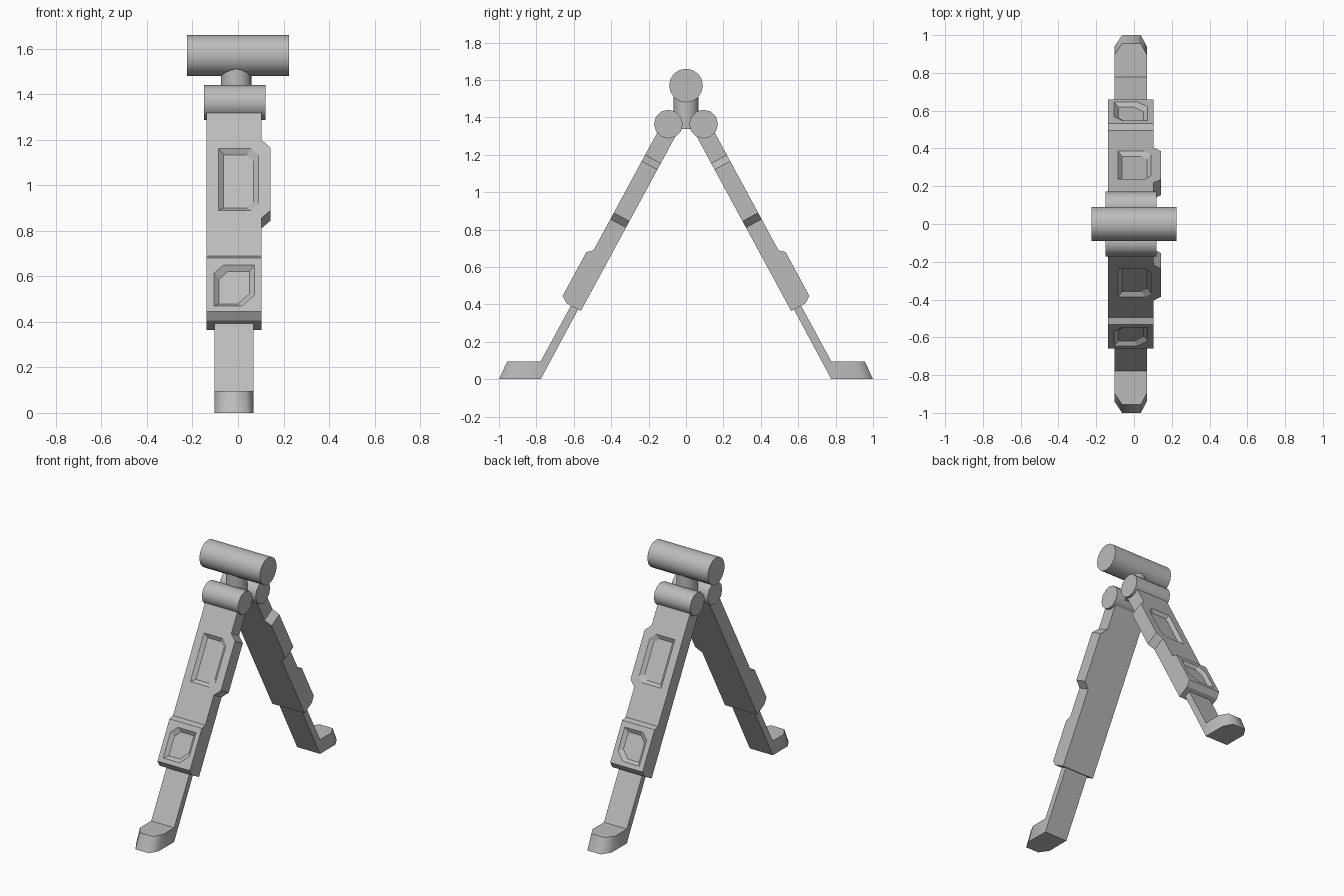
import bpy, bmesh, math
from mathutils import Vector, Matrix

cube = bpy.data.objects.get("Cube")
if cube:
    bpy.data.objects.remove(cube, do_unlink=True)

grey = bpy.data.materials.new("plain grey")
grey.use_nodes = True
grey.diffuse_color = (0.5, 0.5, 0.5, 1)
grey.node_tree.nodes["Principled BSDF"].inputs["Base Color"].default_value = (0.5, 0.5, 0.5, 1)

HINGE = Vector((0, -0.094, 1.364))     # front hinge centre
DOWN = Vector((0, -0.476, -0.879))     # along the leg
OUT = Vector((0, -0.879, 0.476))       # away from the leg's outer face


def leg_point(x, u, v):
    return HINGE + Vector((x, 0, 0)) + DOWN * u + OUT * v


def finish(name, bm, smooth=None):
    bmesh.ops.recalc_face_normals(bm, faces=bm.faces)
    mesh = bpy.data.meshes.new(name)
    bm.to_mesh(mesh)
    bm.free()
    obj = bpy.data.objects.new(name, mesh)
    bpy.context.collection.objects.link(obj)
    mesh.materials.append(grey)
    bpy.ops.object.select_all(action='DESELECT')
    obj.select_set(True)
    bpy.context.view_layer.objects.active = obj
    if smooth:
        bpy.ops.object.shade_smooth_by_angle(angle=math.radians(smooth))
    return obj


def loft(name, bottom, top, side=1, smooth=None):
    """Solid between two matching outlines; side=-1 mirrors it to the back."""
    bm = bmesh.new()
    rings = [[bm.verts.new((p[0], p[1] * side, p[2])) for p in loop] for loop in (bottom, top)]
    a, b = rings
    bm.faces.new(a)
    bm.faces.new(b)
    for i in range(len(a)):
        j = (i + 1) % len(a)
        bm.faces.new((a[i], a[j], b[j], b[i]))
    return finish(name, bm, smooth)


def cylinder(name, radius, length, centre, axis, sides):
    bm = bmesh.new()
    turn = Matrix.Rotation(math.pi / 2, 4, 'Y') if axis == 'X' else Matrix()
    bmesh.ops.create_cone(bm, cap_ends=True, segments=sides, radius1=radius, radius2=radius,
                          depth=length, matrix=Matrix.Translation(centre) @ turn)
    return finish(name, bm, 40)


def pocket_outline(x0, x1, u0, u1, cuts, inset=0.0):
    """Rectangle in (x, u) with some corners cut off."""
    x0, x1, u0, u1 = x0 + inset, x1 - inset, u0 + inset, u1 - inset
    corners = [(x0, u0), (x1, u0), (x1, u1), (x0, u1)]
    pts = []
    for i, (x, u) in enumerate(corners):
        c = cuts[i] * (1 if inset >= 0 else 1.2)
        sx, su = (1 if x == x0 else -1), (1 if u == u0 else -1)
        if not c:
            pts.append((x, u))
        else:
            pair = [(x, u + su * c), (x + sx * c, u)]
            pts += pair if i % 2 == 0 else pair[::-1]
    return pts


def carve_pocket(body, face, area, cuts, side):
    """Tapered recess cut into the outer face of the leg."""
    depth, draft = 0.02, 0.022
    floor = [leg_point(x, u, face - depth) for x, u in pocket_outline(*area, cuts, draft)]
    rim = [leg_point(x, u, face + depth) for x, u in pocket_outline(*area, cuts, -draft)]
    cutter = loft("pocket_cutter", floor, rim, side)
    cutter.hide_render = True
    mod = body.modifiers.new("pocket", 'BOOLEAN')
    mod.operation, mod.solver, mod.object = 'DIFFERENCE', 'EXACT', cutter
    bpy.context.view_layer.objects.active = body
    bpy.ops.object.modifier_apply(modifier=mod.name)
    bpy.data.objects.remove(cutter, do_unlink=True)


# Mount on top
cylinder("top_tube", 0.09, 0.45, (0, 0, 1.57), 'X', 16)
cylinder("neck_post", 0.067, 0.2, (-0.008, 0, 1.437), 'Z', 16)

# Two mirrored legs
for side, label in ((1, "front"), (-1, "back")):
    cylinder(label + "_hinge", 0.077, 0.27, (-0.015, HINGE.y * side, HINGE.z), 'X', 12)

    # Upper leg with a raised lower pad
    profile = [(0, -0.064), (1.102, -0.064), (1.102, 0.023), (1.078, 0.06),
               (0.81, 0.06), (0.785, 0.031), (0, 0.031)]
    body = loft(label + "_leg_body",
                [leg_point(-0.138, u, v) for u, v in profile],
                [leg_point(0.103, u, v) for u, v in profile], side)
    carve_pocket(body, 0.031, (-0.085, 0.09, 0.247, 0.556), (0, 0.03, 0.03, 0), side)
    carve_pocket(body, 0.06, (-0.105, 0.072, 0.845, 1.05), (0.038, 0, 0.05, 0), side)

    # Side rib
    rib = [(0.103, 0.204), (0.143, 0.242), (0.143, 0.556), (0.103, 0.595)]
    loft(label + "_side_rib",
         [leg_point(x, u, -0.064) for x, u in rib],
         [leg_point(x, u, 0.031) for x, u in rib], side)

    # Sliding strut
    left, right, heel, top = -0.103, 0.068, -0.777, 0.096
    ends = [[leg_point(x, 1.05, -0.004), leg_point(x, 1.05, -0.047),
             (x, heel, 0), (x, heel, top)] for x in (left, right)]
    loft(label + "_strut", *ends, side)

    # Foot with a sloped, chamfered toe
    def sole(z, shift):
        return [(left, heel, z), (left, -0.94 + shift, z), (-0.063, -1 + shift, z),
                (0.036, -1 + shift, z), (right, -0.94 + shift, z), (right, heel, z)]
    loft(label + "_foot", sole(0, 0), sole(top, 0.044), side, 60)
